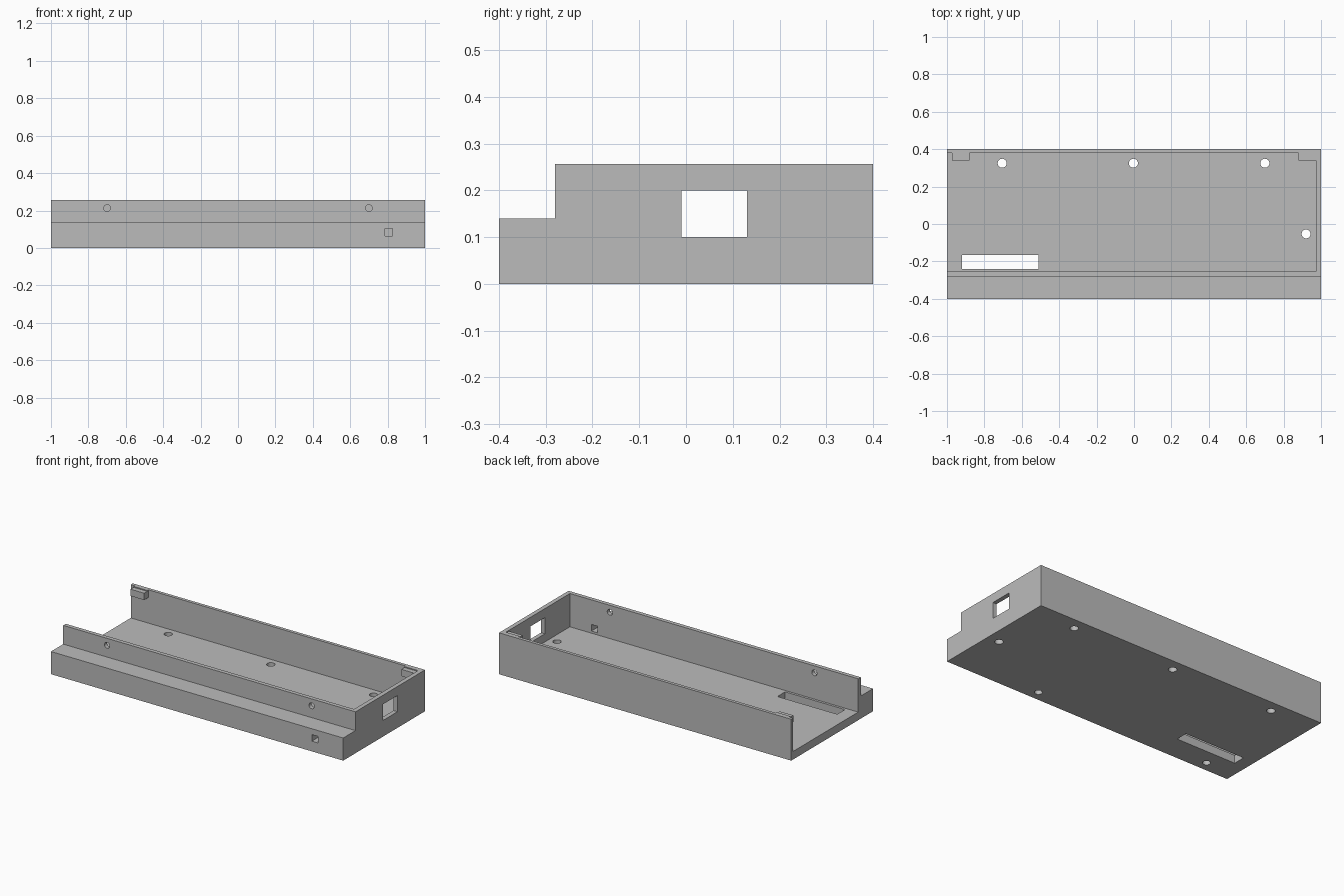
import bpy
import bmesh
from mathutils import Matrix

cube = bpy.data.objects.get("Cube")
if cube:
    bpy.data.objects.remove(cube, do_unlink=True)

grey = bpy.data.materials.new("matte grey plastic")
grey.use_nodes = True
GREY = (0.5, 0.5, 0.5, 1)
grey.diffuse_color = GREY
grey.node_tree.nodes["Principled BSDF"].inputs["Base Color"].default_value = GREY


def add_object(name, bm):
    bmesh.ops.recalc_face_normals(bm, faces=bm.faces)
    mesh = bpy.data.meshes.new(name)
    bm.to_mesh(mesh)
    bm.free()
    mesh.materials.append(grey)
    obj = bpy.data.objects.new(name, mesh)
    bpy.context.collection.objects.link(obj)
    return obj


def extrude_x(name, profile, x0, x1):
    """Prism with a (y, z) profile running from x0 to x1."""
    bm = bmesh.new()
    face = bm.faces.new([bm.verts.new((x0, y, z)) for y, z in profile])
    result = bmesh.ops.extrude_face_region(bm, geom=[face])
    verts = [g for g in result["geom"] if isinstance(g, bmesh.types.BMVert)]
    bmesh.ops.translate(bm, verts=verts, vec=(x1 - x0, 0, 0))
    return add_object(name, bm)


def box(name, x0, x1, y0, y1, z0, z1):
    return extrude_x(name, [(y0, z0), (y1, z0), (y1, z1), (y0, z1)], x0, x1)


def rod(name, centre, radius, depth, axis="Z"):
    bm = bmesh.new()
    turn = Matrix.Rotation(1.5707963, 4, "X") if axis == "Y" else Matrix()
    bmesh.ops.create_cone(bm, cap_ends=True, segments=32, radius1=radius,
                          radius2=radius, depth=depth,
                          matrix=Matrix.Translation(centre) @ turn)
    return add_object(name, bm)


def cut(target, cutter):
    cutter.hide_render = True
    mod = target.modifiers.new("cut", "BOOLEAN")
    mod.operation = "DIFFERENCE"
    mod.solver = "EXACT"
    mod.object = cutter
    bpy.context.view_layer.objects.active = target
    bpy.ops.object.modifier_apply(modifier=mod.name)
    bpy.data.objects.remove(cutter, do_unlink=True)


TOP, STEP, FLOOR = 0.256, 0.14, 0.05
BACK_IN, FRONT_IN, END_IN = 0.38, -0.255, 0.973

# Stepped outer body, hollowed and open at one end
tray = extrude_x("tray_body", [(-0.4, 0), (0.4, 0), (0.4, TOP), (-0.28, TOP),
                               (-0.28, STEP), (-0.4, STEP)], -1, 1)
cut(tray, box("cavity", -1.1, END_IN, FRONT_IN, BACK_IN, FLOOR, 0.4))

# End window, floor slot and square cable passage
cut(tray, box("end_window", 0.9, 1.1, -0.01, 0.13, 0.1, 0.2))
cut(tray, box("floor_slot", -0.92, -0.51, -0.24, -0.165, -0.1, 0.1))
cut(tray, box("cable_passage", 0.785, 0.826, -0.5, -0.2, 0.063, 0.104))

# Screw holes through the floor
for x, y in [(-0.705, 0.325), (-0.003, 0.325), (0.7, 0.325), (0.92, -0.053)]:
    cut(tray, rod("floor_hole", (x, y, 0), 0.024, 0.2))

# Blind mounting holes under the step
for x in (-0.8, 0.4):
    cut(tray, rod("blind_hole", (x, -0.337, 0), 0.022, 0.18))

# Round holes through the front wall
for x in (-0.7, 0.7):
    cut(tray, rod("front_hole", (x, -0.27, 0.213), 0.018, 0.1, "Y"))

# Lid catches on the back wall
catch_profile = [(BACK_IN, TOP), (0.37, TOP), (0.37, 0.25), (0.34, 0.25),
                 (0.34, 0.208), (BACK_IN, 0.208)]
for side, x0, x1 in [("right", -0.973, -0.88), ("left", 0.88, END_IN)]:
    extrude_x(side + "_lid_catch", catch_profile, x0, x1)

# Smooth the hole walls while keeping the edges crisp
bpy.ops.object.select_all(action="DESELECT")
tray.select_set(True)
bpy.context.view_layer.objects.active = tray
bpy.ops.object.shade_smooth_by_angle()
